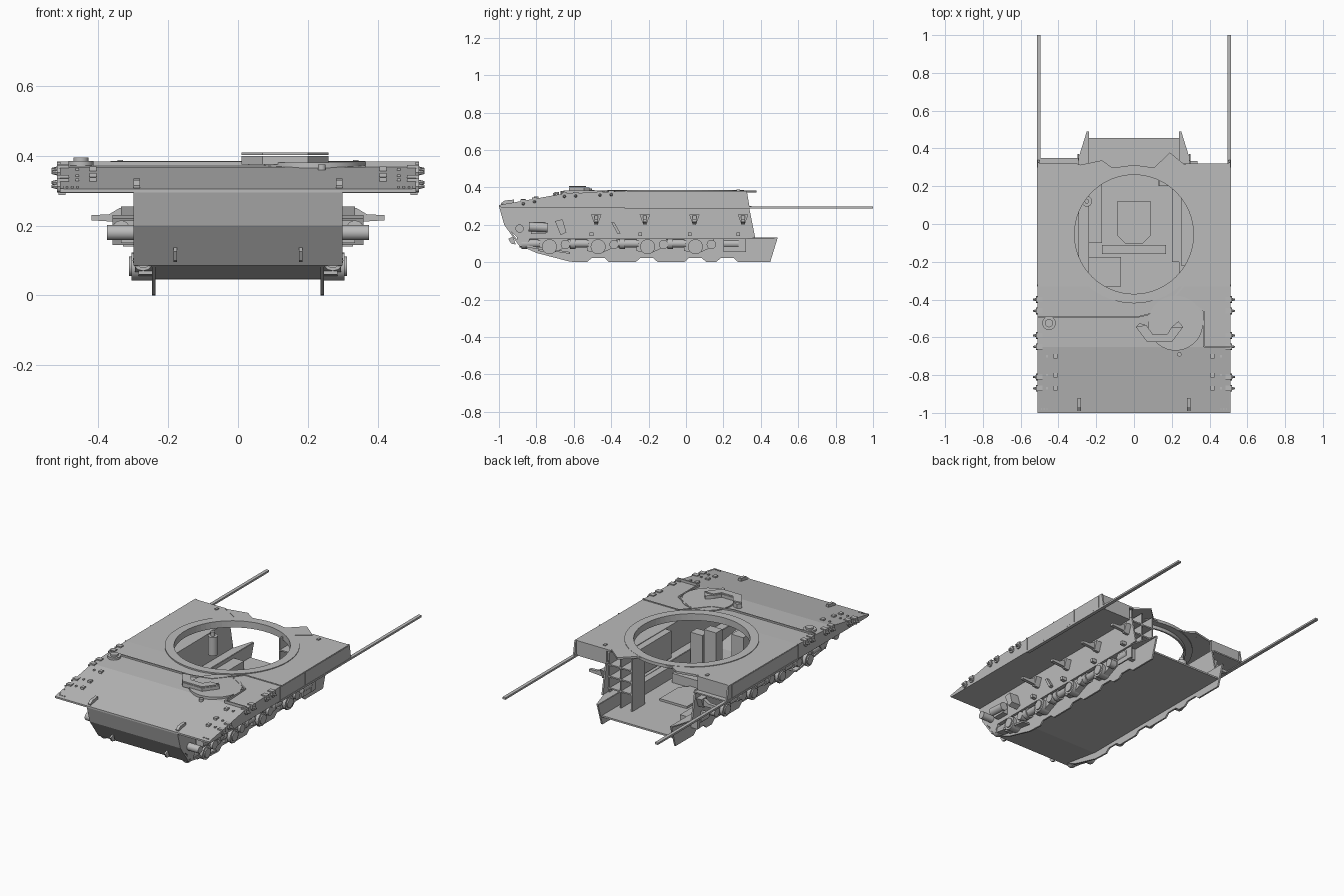
import bpy, bmesh, math
from mathutils import Vector, Matrix

if "Cube" in bpy.data.objects:
    bpy.data.objects.remove(bpy.data.objects["Cube"])

grey = bpy.data.materials.new("hull grey")
grey.diffuse_color = (0.5, 0.5, 0.5, 1)
grey.use_nodes = True
grey.node_tree.nodes["Principled BSDF"].inputs["Base Color"].default_value = grey.diffuse_color


def finish(name, bm):
    bmesh.ops.recalc_face_normals(bm, faces=bm.faces[:])
    me = bpy.data.meshes.new(name)
    bm.to_mesh(me)
    bm.free()
    ob = bpy.data.objects.new(name, me)
    me.materials.append(grey)
    bpy.context.collection.objects.link(ob)
    return ob


def prism(name, pts, axis, lo, hi):
    """Extrude a 2D outline along an axis."""
    place = {'x': lambda a, b, c: (c, a, b), 'y': lambda a, b, c: (a, c, b),
             'z': lambda a, b, c: (a, b, c)}[axis]
    bm = bmesh.new()
    rings = [[bm.verts.new(place(a, b, c)) for a, b in pts] for c in (lo, hi)]
    bm.faces.new(rings[0])
    bm.faces.new(rings[1])
    n = len(pts)
    for i in range(n):
        j = (i + 1) % n
        bm.faces.new((rings[0][i], rings[0][j], rings[1][j], rings[1][i]))
    return finish(name, bm)


def box(name, x0, x1, y0, y1, z0, z1):
    return prism(name, [(x0, y0), (x1, y0), (x1, y1), (x0, y1)], 'z', z0, z1)


def rod(name, a, b, r, n=16, r2=None):
    """Cylinder or cone between two points."""
    a, b = Vector(a), Vector(b)
    d = b - a
    bm = bmesh.new()
    m = Matrix.Translation((a + b) / 2) @ d.to_track_quat('Z', 'Y').to_matrix().to_4x4()
    bmesh.ops.create_cone(bm, cap_ends=True, segments=n, radius1=r,
                          radius2=r if r2 is None else r2, depth=d.length, matrix=m)
    for f in bm.faces:
        f.smooth = len(f.verts) == 4 and n > 8
    return finish(name, bm)


def annulus(name, cx, cy, r0, r1, z0, z1, n=64):
    bm = bmesh.new()
    loops = []
    for r, z in ((r0, z0), (r1, z0), (r1, z1), (r0, z1)):
        loops.append([bm.verts.new((cx + r * math.cos(t), cy + r * math.sin(t), z))
                      for t in (2 * math.pi * i / n for i in range(n))])
    for k in range(4):
        A, B = loops[k], loops[(k + 1) % 4]
        for i in range(n):
            j = (i + 1) % n
            bm.faces.new((A[i], A[j], B[j], B[i]))
    return finish(name, bm)


def strip(name, path, w, z0, z1):
    """Thin raised strip following a path on the deck."""
    for (xa, ya), (xb, yb) in zip(path, path[1:]):
        d = Vector((xb - xa, yb - ya)).normalized() * w
        prism(name, [(xa - d.y, ya + d.x), (xb - d.y, yb + d.x),
                     (xb + d.y, yb - d.x), (xa + d.y, ya - d.x)], 'z', z0, z1)


def cut(ob, cutter):
    cutter.hide_render = True
    cutter.hide_viewport = True
    mod = ob.modifiers.new("opening", 'BOOLEAN')
    mod.object, mod.operation, mod.solver = cutter, 'DIFFERENCE', 'EXACT'


TOP = [(-1, .305), (-.65, .368), (-.33, .38), (.32, .382)]


def deck_z(y):
    for (a, p), (b, q) in zip(TOP, TOP[1:]):
        if y <= b:
            return p + (q - p) * (y - a) / (b - a)
    return .382


# Upper deck with turret opening and rear notch
CY = -.055
deck = prism("upper_deck", TOP + [(y, z - .01) for y, z in reversed(TOP)], 'x', -.51, .51)
cut(deck, rod("turret_cutter", (0, CY, .2), (0, CY, .6), .34, 64))
cut(deck, prism("rear_cutter", [(-.3, .318), (-.25, .303), (.22, .303), (.27, .312), (.3, .4), (-.3, .4)],
                'z', .2, .6))
annulus("turret_ring", 0, CY, .315, .365, .366, .385)
annulus("turret_ring_lip", 0, CY, .315, .325, .345, .37)
prism("rear_spur_right", [(.1, .293), (.19, .378), (.28, .305), (.2, .25)], 'z', .372, .384)
prism("rear_spur_left", [(-.3, .31), (-.17, .337), (-.11, .295), (-.2, .25)], 'z', .372, .384)

# Nose plates and floor
nose = [(-1, .3), (-.972, .2), (-.89, .085)]
prism("front_plate", nose + [(y + .012, z) for y, z in reversed(nose)], 'x', -.3, .3)
belly = [(-.895, .08), (-.62, .045), (.455, .045)]
prism("front_belly", [(-.89, .085), (-.62, .045), (-.62, .055), (-.88, .095)], 'x', -.295, .295)
box("floor", -.245, .245, -.63, .455, .045, .055)

# Scalloped lower edge of the side plates
low = [(-.9, .13), (-.89, .09), (-.8, .05), (-.62, .003)]
for c in (-.47, -.21, .05, .22):
    low += [(c - .06, 0), (c - .035, .022), (c + .035, .022), (c + .06, 0)]
low += [(.45, 0), (.49, .13)]
wall = [(-1, .3), (-.972, .2), (-.9, .13), (.37, .13), (.335, .305)]
HUBS = (-.73, -.47, -.205, .05)

for s in (-1, 1):
    prism("lower_side_plate", low, 'x', s * .237, s * .247)
    prism("side_shelf", [(s * .24, -.9), (s * .3, -.9), (s * .3, .33), (s * .25, .49), (s * .24, .49)],
          'z', .125, .132)
    prism("upper_side_wall", wall, 'x', s * .29, s * .3)
    # Sponson shell
    box("sponson_floor", s * .295, s * .51, -.99, .32 if s > 0 else .35, .293, .301)
    prism("sponson_side", [(-1, .297), (.34, .293), (.325, .382), (-.33, .38), (-.65, .367), (-1, .306)],
          'x', s * .5, s * .51)
    box("sponson_end", s * .3, s * .51, .31, .32, .295, .38)
    box("side_rail", s * .494, s * .514, -.33, 1, .288, .299)
    for y in (-.33, -.095, .085):
        box("skirt_seam", s * .508, s * .514, y - .003, y + .003, .295, .382)
    box("skirt_panel", s * .508, s * .513, -.32, .3, .3, .378)
    # Suspension units
    for y in HUBS:
        rod("suspension_hub", (s * .245, y, .083), (s * .305, y, .083), .04, 20)
        rod("hub_cap", (s * .3, y, .083), (s * .312, y, .083), .028, 16)
        rod("damper", (s * .272, y - .16, .1), (s * .272, y - .05, .1), .022, 12)
        rod("damper_collar", (s * .272, y - .15, .1), (s * .272, y - .12, .1), .03, 12)
        prism("hub_bracket", [(y - .06, .06), (y + .02, .05), (y + .1, .085), (y + .1, .125), (y - .06, .125)],
              'x', s * .24, s * .285)
        rod("arm_pivot", (s * .26, y + .085, .095), (s * .3, y + .085, .095), .025, 12)
    rod("rear_damper", (s * .272, .2, .1), (s * .272, .28, .1), .024, 12)
    box("rear_damper_bracket", s * .245, s * .29, .28, .305, .055, .125)
    # Bump stops and return roller mounts
    for y in (-.48, -.22, .045, .305):
        prism("bump_stop", [(y - .028, .255), (y + .028, .255), (y + .008, .2), (y - .008, .2)],
              'x', s * .3, s * .335)
        prism("bump_bracket", [(s * .3, .205), (s * .3, .25), (s * .34, .25), (s * .37, .232),
                               (s * .42, .23), (s * .42, .215), (s * .37, .212)], 'y', y - .01, y + .01)
        box("side_foot", s * .3, s * .33, y - .035, y - .015, .14, .16)
    # Idler and tensioner at the nose
    rod("idler_axle", (s * .29, -.89, .18), (s * .375, -.89, .18), .022, 16)
    rod("tensioner", (s * .335, -.84, .19), (s * .335, -.74, .185), .025, 14)
    box("tensioner_base", s * .3, s * .335, -.83, -.75, .15, .215)
    prism("idler_arm", [(-.7, .22), (-.66, .23), (-.64, .16), (-.67, .145)], 'x', s * .3, s * .36)
    prism("cable_guide", [(-.4, .215), (-.385, .215), (-.35, .155), (-.365, .15)], 'x', s * .3, s * .32)
    rod("nose_roller", (s * .25, -.87, .13), (s * .3, -.87, .13), .035, 16)
    # Lifting eyes and tow hooks
    x = s * .29
    prism("lifting_eye", [(-.985, .29), (-.92, .31), (-.92, .335), (-.97, .33), (-.99, .315)],
          'x', x - .009, x + .009)
    x = s * .18
    prism("tow_hook", [(-.91, .095), (-.935, .1), (-.95, .125), (-.925, .138)], 'x', x - .005, x + .005)
    # Side bolts and deck fittings
    for y in (-.87, -.81, -.65, -.59, -.46, -.4):
        z = deck_z(y) - .016
        rod("side_bolt_base", (s * .505, y, z), (s * .518, y, z), .018, 8)
        rod("side_bolt", (s * .515, y, z), (s * .535, y, z), .009, 8, .004)
        box("bolt_strap", s * .485, s * .518, y - .014, y + .014, z + .01, z + .022)
    for y in (-.87, -.8, -.7):
        z = deck_z(y)
        box("lamp_bracket", s * .405, s * .425, y - .012, y + .012, z - .005, z + .01)
        box("deck_clip", s * .455, s * .465, y - .006, y + .006, z - .005, z + .006)
    for x in (.46, .475, .49):
        box("nose_rivet", s * x - .003, s * x + .003, -.982, -.976, .305, .313)
    box("rear_clip", s * .33, s * .345, .27, .29, .38, .388)

# Raised armour seams
strip("cross_seam", [(-.51, -.49), (.03, -.49), (.15, -.46), (.27, -.32), (.51, -.32)], .004, .37, .3835)
strip("hatch_seam", [(.24, -.385), (.37, -.46), (.37, -.65), (.51, -.65)], .004, .365, .383)

# Driver hatch and periscope housing
rod("hatch_base", (.22, -.525, .362), (.22, -.525, .381), .145, 40)
outer = [(.01, -.545), (.07, -.625), (.2, -.625), (.26, -.545), (.235, -.515)]
inner = [(.2, -.545), (.175, -.585), (.1, -.585), (.065, -.535), (.03, -.525)]
prism("periscope_housing", outer + inner, 'z', .375, .4)
for a, b, c, d in ((0, 1, 3, 4), (1, 2, 1, 2), (2, 3, 0, 1)):
    q = [outer[a], outer[b], inner[{0: 2, 1: 1, 2: 0}[a]], inner[{0: 3, 1: 2, 2: 1}[a]]]
    prism("periscope_cap", q, 'z', .402, .409)
rod("hatch_knob", (.24, -.69, .355), (.24, -.69, .375), .012, 10)
rod("filler_base", (-.45, -.525, .365), (-.45, -.525, .385), .036, 24)
rod("filler_cap", (-.45, -.525, .385), (-.45, -.525, .395), .022, 16)

# Crew compartment fittings
prism("centre_step", [(-.09, .12), (.09, .12), (.09, -.06), (.045, -.105), (-.045, -.105), (-.09, -.06)],
      'z', .055, .068)
box("driver_box", -.24, -.07, -.33, -.175, .055, .16)
box("bench_left", -.24, -.17, -.1, .3, .055, .11)
box("bench_front", -.17, .17, -.16, -.11, .055, .11)
box("bench_right", .2, .24, -.2, .2, .055, .13)
for z in (.15, .22, .29):
    box("rack_shelf", .13, .29, .2, .32, z, z + .008)
for x in (.13, .205, .28):
    box("rack_upright", x, x + .008, .2, .32, .055, .365)
box("stowage_right", .25, .29, -.22, .18, .14, .3)
rod("bottle", (-.25, .12, .2), (-.25, .12, .31), .028, 16)
rod("bottle_neck", (-.25, .12, .31), (-.25, .12, .335), .012, 12)
for x, h in ((-.2, .26), (-.08, .3), (.1, .28), (.19, .24)):
    box("front_cabinet", x - .04, x + .04, -.43, -.37, .055, h)
